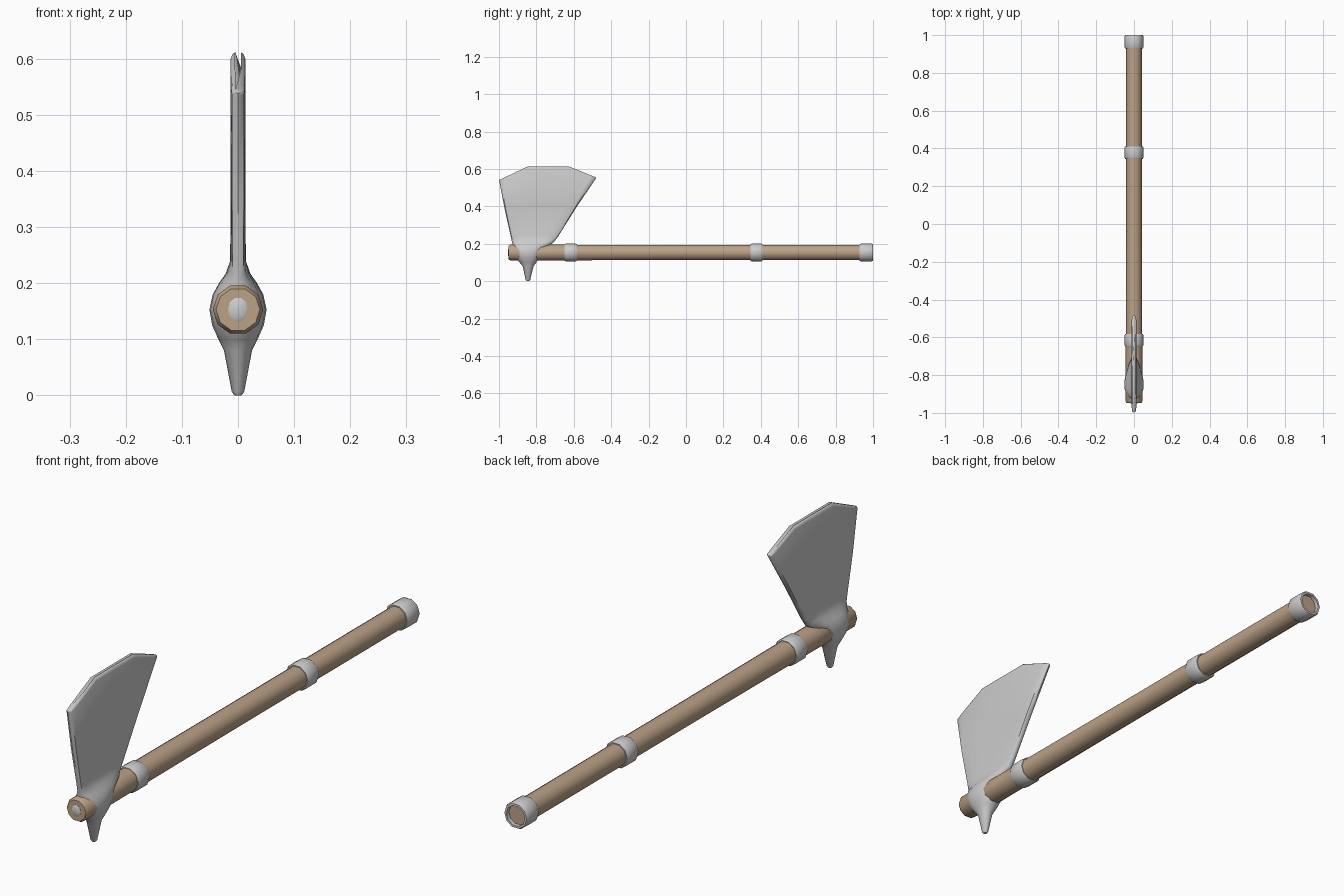
import bpy, bmesh, math

if "Cube" in bpy.data.objects:
    bpy.data.objects.remove(bpy.data.objects["Cube"])

HZ = 0.153      # height of the handle axis
HEAD_Y = -0.845


def loft(name, rings, cap=True, color=None, angle=40):
    """Skin a list of equal-length vertex rings into one smooth-shaded object."""
    bm = bmesh.new()
    rows = [[bm.verts.new(p) for p in r] for r in rings]
    n = len(rows[0])
    pairs = list(zip(rows, rows[1:]))
    if not cap:
        pairs.append((rows[-1], rows[0]))
    for a, b in pairs:
        for i in range(n):
            j = (i + 1) % n
            bm.faces.new((a[i], a[j], b[j], b[i]))
    if cap:
        bm.faces.new(rows[0])
        bm.faces.new(rows[-1])
    bmesh.ops.recalc_face_normals(bm, faces=bm.faces)
    me = bpy.data.meshes.new(name)
    bm.to_mesh(me)
    bm.free()
    ob = bpy.data.objects.new(name, me)
    bpy.context.collection.objects.link(ob)
    if color:
        mat = bpy.data.materials.new(name + "_material")
        mat.diffuse_color = color
        mat.use_nodes = True
        mat.node_tree.nodes["Principled BSDF"].inputs["Base Color"].default_value = mat.diffuse_color
        me.materials.append(mat)
    bpy.ops.object.select_all(action='DESELECT')
    ob.select_set(True)
    bpy.context.view_layer.objects.active = ob
    bpy.ops.object.shade_smooth_by_angle(angle=math.radians(angle))
    return ob


def circle(y, rx, rz=None, n=10):
    rz = rz or rx
    return [(rx * math.cos(2 * math.pi * i / n), y,
             HZ + rz * math.sin(2 * math.pi * i / n)) for i in range(n)]


# wooden handle, ten sided
loft("handle", [circle(-0.948, 0.039), circle(-0.938, 0.045), circle(-0.70, 0.044),
                circle(0.0, 0.042), circle(0.985, 0.042)],
     color=(0.50, 0.36, 0.24, 1))

# metal pin in the front end of the handle
loft("end_pin", [circle(-0.93, 0.018, 0.022), circle(-0.949, 0.018, 0.022),
                 circle(-0.952, 0.013, 0.016)])

# metal bands round the handle
for k, (y0, y1) in enumerate([(-0.65, -0.583), (0.344, 0.41), (0.928, 1.0)]):
    loft(f"band_{k + 1}", [circle(y0, 0.038), circle(y0, 0.046), circle(y0 + 0.008, 0.05),
                           circle(y1 - 0.008, 0.05), circle(y1, 0.046), circle(y1, 0.038)],
         cap=False, angle=50)

# axe head: one loft from spike tip, through the eye, up to the flared edge
# each level: z, front y, back y, half thickness, roundness power, top-curve amount
LEVELS = [
    (0.000, -0.852, -0.838, 0.006, 2.0, 0),
    (0.006, -0.857, -0.833, 0.011, 2.0, 0),
    (0.080, -0.873, -0.815, 0.025, 2.0, 0),
    (0.100, -0.890, -0.800, 0.035, 2.2, 0),
    (0.125, -0.908, -0.783, 0.046, 2.4, 0),
    (0.153, -0.918, -0.775, 0.051, 2.6, 0),
    (0.180, -0.925, -0.755, 0.045, 2.6, 0),
    (0.200, -0.928, -0.715, 0.034, 2.6, 0),
    (0.217, -0.932, -0.700, 0.022, 3.0, 0),
    (0.240, -0.937, -0.683, 0.014, 5.0, 0),
    (0.400, -0.970, -0.590, 0.013, 8.0, 0.20),
    (0.600, -0.998, -0.483, 0.013, 8.0, 0.95),
    (0.608, -1.000, -0.480, 0.010, 8.0, 1.0),
    (0.612, -0.996, -0.485, 0.005, 8.0, 1.0),
]
STATIONS = [0, 0.015, 0.06, 0.16, 0.29, 0.5, 0.73, 0.86, 0.95, 0.985, 1]


def drop(f):
    """How far the cutting edge falls away at the front and back corners."""
    if f < 0.29:
        return 0.07 * (1 - f / 0.29)
    return 0.056 * max(0, (f - 0.73) / 0.27)


rings = []
for z, ya, yb, hx, p, k in LEVELS:
    side = []
    for f in STATIONS:
        x = hx * max(0, 1 - abs(2 * f - 1) ** p) ** (1 / p)
        side.append((x, ya + (yb - ya) * f, z - k * drop(f)))
    rings.append(side + [(-x, y, zz) for x, y, zz in side[-2:0:-1]])
loft("axe_head", rings, angle=50)
